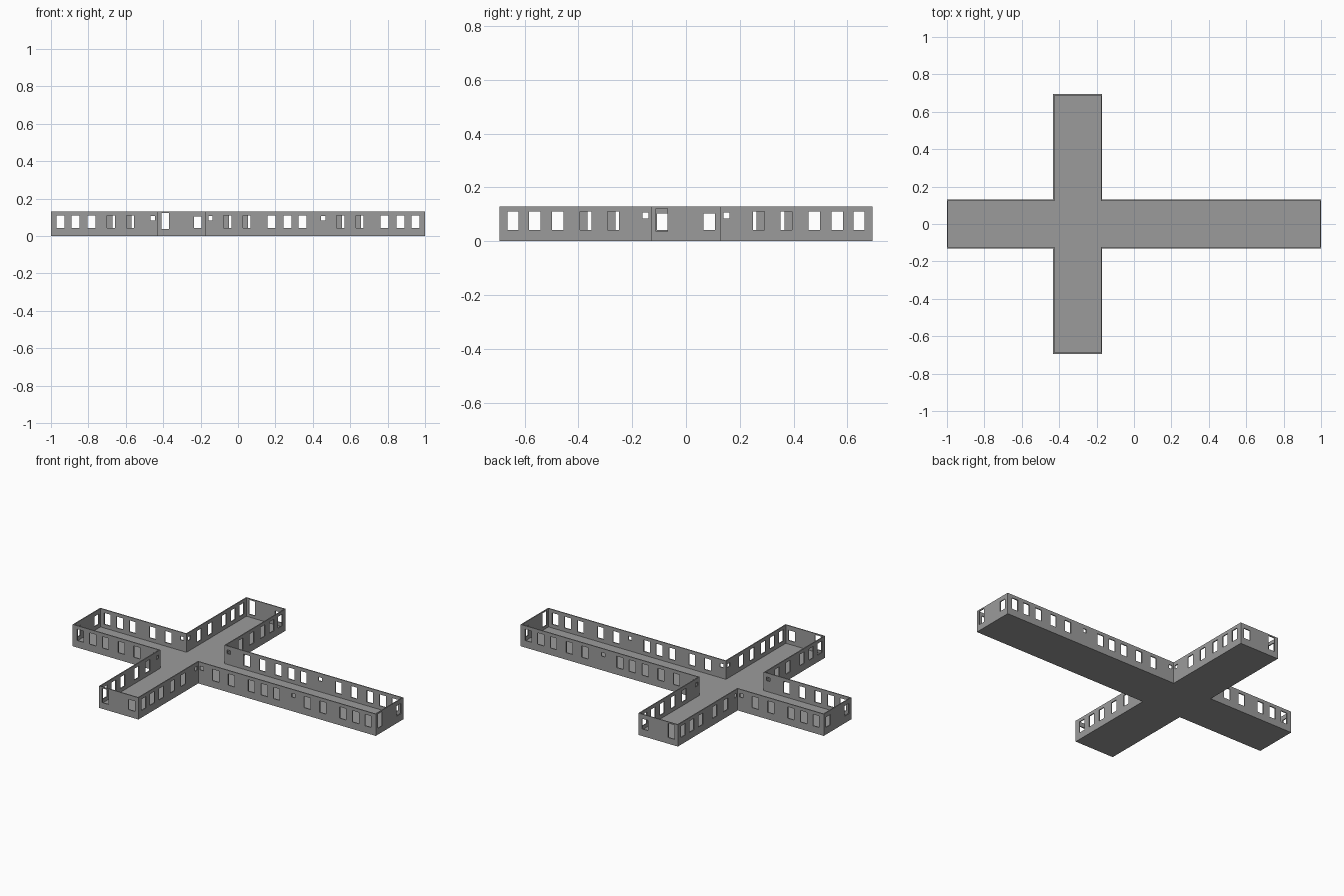
import bpy, bmesh
from mathutils import Vector

if "Cube" in bpy.data.objects:
    bpy.data.objects.remove(bpy.data.objects["Cube"])

grey = bpy.data.materials.new("plain_grey")
grey.use_nodes = True
colour = (0.33, 0.33, 0.33, 1)
grey.diffuse_color = colour
grey.node_tree.nodes["Principled BSDF"].inputs["Base Color"].default_value = colour

FLOOR, TOP, THICK = 0.02, 0.13, 0.006
HALF, WEST, EAST, REACH = 0.13, -0.432, -0.171, 0.694

# Counter-clockwise plan of the cross
plan = [(1, -HALF), (1, HALF), (EAST, HALF), (EAST, REACH), (WEST, REACH), (WEST, HALF),
        (-1, HALF), (-1, -HALF), (WEST, -HALF), (WEST, -REACH), (EAST, -REACH), (EAST, -HALF)]

# Opening kinds: half width, bottom, top
WINDOW = (0.021, 0.042, 0.11)
END_WINDOW = (0.021, 0.042, 0.103)
VENT = (0.011, 0.084, 0.106)
DOOR = (0.021, 0.037, 0.122)
levels = sorted({FLOOR, TOP} | {z for k in (WINDOW, END_WINDOW, VENT, DOOR) for z in k[1:]})


def arm_side(shift=0.0, modules=1):
    """Openings of an arm wall, measured from the arm's tip."""
    found = []
    for m in range(modules):
        start = m * 0.604
        found += [(start + d, WINDOW) for d in (0.051, 0.132, 0.217, 0.321 + shift, 0.424 + shift)]
        found.append((start + 0.544, VENT))
    return found


A, B = arm_side(), arm_side(0.028)
# One entry per plan edge: openings, and whether the edge runs towards the tip
edges = [
    ([(0.04, DOOR), (0.217, END_WINDOW)], False),
    (arm_side(0, 2), False), (A, True),
    ([(0.044, END_WINDOW), (0.218, DOOR)], False),
    (B, False), (B, True),
    ([(0.043, END_WINDOW), (0.217, END_WINDOW)], False),
    (A, False), (B, True),
    ([(0.043, DOOR), (0.217, END_WINDOW)], False),
    (A, False), (arm_side(0.028, 2), True),
]


def add_object(name, bm):
    mesh = bpy.data.meshes.new(name)
    bm.to_mesh(mesh)
    bm.free()
    mesh.materials.append(grey)
    obj = bpy.data.objects.new(name, mesh)
    bpy.context.collection.objects.link(obj)
    return obj


# Floor slab
bm = bmesh.new()
base = bm.faces.new([bm.verts.new((x, y, 0)) for x, y in plan])
slab = bmesh.ops.extrude_face_region(bm, geom=[base])
bmesh.ops.translate(bm, vec=(0, 0, FLOOR),
                    verts=[v for v in slab["geom"] if isinstance(v, bmesh.types.BMVert)])
bmesh.ops.recalc_face_normals(bm, faces=bm.faces)
add_object("floor", bm)

# Wall sheet with openings left out, then thickened inwards
bm = bmesh.new()
for i, (openings, to_tip) in enumerate(edges):
    p = Vector((*plan[i], 0))
    q = Vector((*plan[(i + 1) % len(plan)], 0))
    length = (q - p).length
    along = (q - p).normalized()
    if to_tip:
        openings = [(length - d, kind) for d, kind in openings]
    cuts = sorted({0, length} | {d + s * k[0] for d, k in openings for s in (-1, 1)})
    for a, b in zip(cuts, cuts[1:]):
        for low, high in zip(levels, levels[1:]):
            u, z = (a + b) / 2, (low + high) / 2
            if any(abs(u - d) < k[0] and k[1] < z < k[2] for d, k in openings):
                continue
            corners = ((a, low), (b, low), (b, high), (a, high))
            bm.faces.new([bm.verts.new(p + along * s + Vector((0, 0, h))) for s, h in corners])
bmesh.ops.remove_doubles(bm, verts=bm.verts, dist=0.0005)
walls = add_object("walls", bm)
solid = walls.modifiers.new("thickness", 'SOLIDIFY')
solid.thickness = THICK
solid.offset = -1
solid.use_even_offset = True
